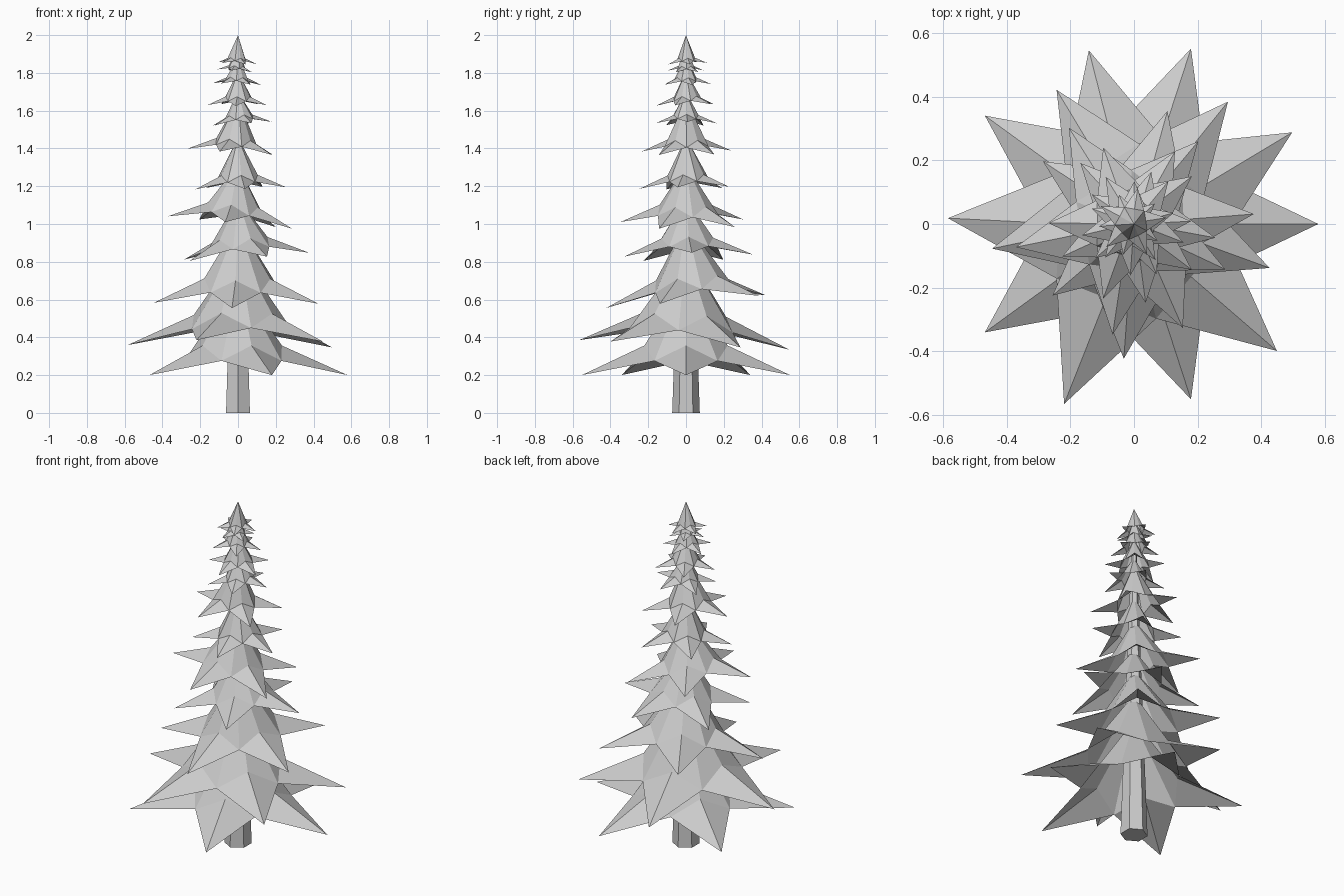
import bpy
import bmesh
from math import cos, sin, radians, pi
from mathutils import Euler

cube = bpy.data.objects.get("Cube")
if cube:
    bpy.data.objects.remove(cube)

grey = bpy.data.materials.new("plain grey")
grey.use_nodes = True
colour = (0.6, 0.6, 0.6, 1)
grey.diffuse_color = colour
grey.node_tree.nodes["Principled BSDF"].inputs["Base Color"].default_value = colour


def add_object(name, bm):
    mesh = bpy.data.meshes.new(name)
    bm.to_mesh(mesh)
    bm.free()
    mesh.materials.append(grey)
    obj = bpy.data.objects.new(name, mesh)
    bpy.context.collection.objects.link(obj)
    return obj


def branch_tier(name, tip_z, radius, height, turn, lean_x, lean_y):
    """Open five-pointed skirt hanging from its apex, with drooping tips."""
    bm = bmesh.new()

    def point(r, up, angle):
        return bm.verts.new((radius * r * cos(angle), radius * r * sin(angle),
                             radius * up - height))

    apex = bm.verts.new((0, 0, 0))
    step = 2 * pi / 5
    ridges = [point(0.40, 0.27, i * step) for i in range(5)]
    tips = [point(1, 0, i * step) for i in range(5)]
    valleys = [point(0.49, 0.13, (i + 0.5) * step) for i in range(5)]
    for i in range(5):
        ridge, tip, left, right = ridges[i], tips[i], valleys[i], valleys[i - 1]
        for face in ((apex, ridge, left), (apex, right, ridge),
                     (ridge, tip, left), (ridge, right, tip)):
            bm.faces.new(face)
    bm.normal_update()
    obj = add_object(name, bm)
    obj.location.z = tip_z + height
    spin = Euler((0, 0, radians(turn))).to_matrix()
    lean = Euler((lean_y, -lean_x, 0)).to_matrix()
    obj.rotation_euler = (lean @ spin).to_euler()


# Trunk: tapered hexagonal post
bm = bmesh.new()
bmesh.ops.create_cone(bm, cap_ends=True, segments=6, radius1=0.073,
                      radius2=0.012, depth=1.8)
bmesh.ops.rotate(bm, verts=bm.verts, matrix=Euler((0, 0, pi / 3)).to_matrix())
bmesh.ops.translate(bm, verts=bm.verts, vec=(0, 0, 0.9))
add_object("trunk", bm)

# Branches: tip height, radius, drop, turn, lean along x, lean along y
tiers = [
    (0.20, 0.58, 0.50, 0, 0, 0),
    (0.36, 0.587, 0.50, 32, 0, -0.045),
    (0.59, 0.46, 0.42, 50, 0, 0.08),
    (0.825, 0.36, 0.31, 4, 0.06, 0.02),
    (1.005, 0.35, 0.31, 48, -0.10, 0),
    (1.19, 0.255, 0.27, 61, 0.02, 0.02),
    (1.38, 0.25, 0.28, 36, -0.07, 0.01),
    (1.53, 0.17, 0.17, 3, 0.06, 0),
    (1.63, 0.168, 0.18, 50, 0, 0.03),
    (1.74, 0.135, 0.15, 15, -0.04, 0),
    (1.81, 0.10, 0.13, 40, -0.08, 0),
    (1.85, 0.11, 0.15, 8, -0.05, 0.03),
]
for number, tier in enumerate(tiers, 1):
    branch_tier(f"branch_tier_{number}", *tier)
